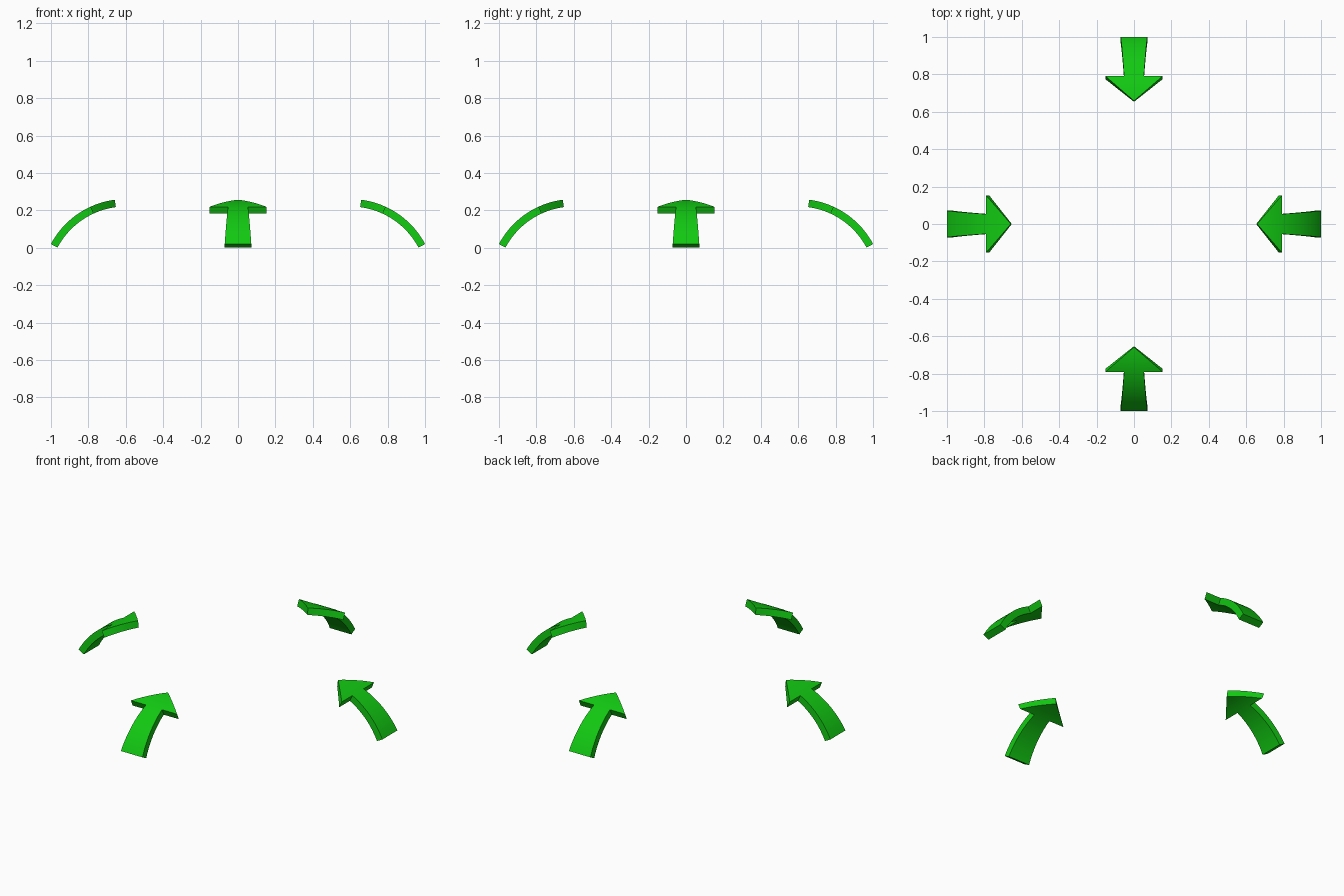
import bpy, bmesh, math

if "Cube" in bpy.data.objects:
    bpy.data.objects.remove(bpy.data.objects["Cube"])

# Curved arrow: a strip bent along a circular arc, pointing inward and up
CENTRE_Y, CENTRE_Z, RADIUS = 0.60, -0.193, 0.4535
THICK = 0.04
BASE, NECK, TIP = math.radians(28), math.radians(65.2), math.radians(82.6)
BASE_W, NECK_W, HEAD_W = 0.071, 0.053, 0.152
SHAFT_STEPS, HEAD_STEPS = 12, 6

green = bpy.data.materials.new("bright green")
green.diffuse_color = (0.006, 0.58, 0.006, 1)
green.use_nodes = True
green.node_tree.nodes["Principled BSDF"].inputs["Base Color"].default_value = green.diffuse_color


def reach(angle):
    return RADIUS * math.cos(angle)


def build_arrow_mesh():
    bm = bmesh.new()

    def vert(angle, x):
        return bm.verts.new((x, -(CENTRE_Y + reach(angle)),
                             CENTRE_Z + RADIUS * math.sin(angle)))

    def row(angle, w):
        return [vert(angle, x) for x in (-w, 0, w)]

    # Tapered shaft
    prev = None
    for i in range(SHAFT_STEPS + 1):
        f = i / SHAFT_STEPS
        cur = row(BASE + (NECK - BASE) * f, BASE_W + (NECK_W - BASE_W) * f)
        if prev:
            for k in (0, 1):
                bm.faces.new((prev[k], prev[k + 1], cur[k + 1], cur[k]))
        prev = cur

    # Triangular head, straight-edged when seen from above
    neck = prev
    left, right = vert(NECK, -HEAD_W), vert(NECK, HEAD_W)
    prev = None
    for i in range(1, HEAD_STEPS):
        a = NECK + (TIP - NECK) * i / HEAD_STEPS
        w = HEAD_W * (reach(a) - reach(TIP)) / (reach(NECK) - reach(TIP))
        cur = row(a, w)
        if prev is None:
            bm.faces.new((left, neck[0], neck[1], cur[1], cur[0]))
            bm.faces.new((neck[1], neck[2], right, cur[2], cur[1]))
        else:
            for k in (0, 1):
                bm.faces.new((prev[k], prev[k + 1], cur[k + 1], cur[k]))
        prev = cur
    point = vert(TIP, 0)
    for k in (0, 1):
        bm.faces.new((prev[k], prev[k + 1], point))

    # Thickness towards the centre of the arc
    out = bmesh.ops.extrude_face_region(bm, geom=bm.faces[:], use_keep_orig=True)
    s = (RADIUS - THICK) / RADIUS
    for v in out["geom"]:
        if isinstance(v, bmesh.types.BMVert):
            v.co.y = -CENTRE_Y + (v.co.y + CENTRE_Y) * s
            v.co.z = CENTRE_Z + (v.co.z - CENTRE_Z) * s
    bmesh.ops.recalc_face_normals(bm, faces=bm.faces[:])
    mesh = bpy.data.meshes.new("curved_arrow")
    bm.to_mesh(mesh)
    bm.free()
    mesh.materials.append(green)
    return mesh


# Four arrows around the middle
mesh = build_arrow_mesh()
for i, side in enumerate(("front", "right", "back", "left")):
    arrow = bpy.data.objects.new(side + "_arrow", mesh)
    arrow.rotation_euler.z = i * math.pi / 2
    bpy.context.collection.objects.link(arrow)

bpy.context.view_layer.objects.active = arrow
arrow.select_set(True)
bpy.ops.object.shade_smooth_by_angle(angle=math.radians(30))
